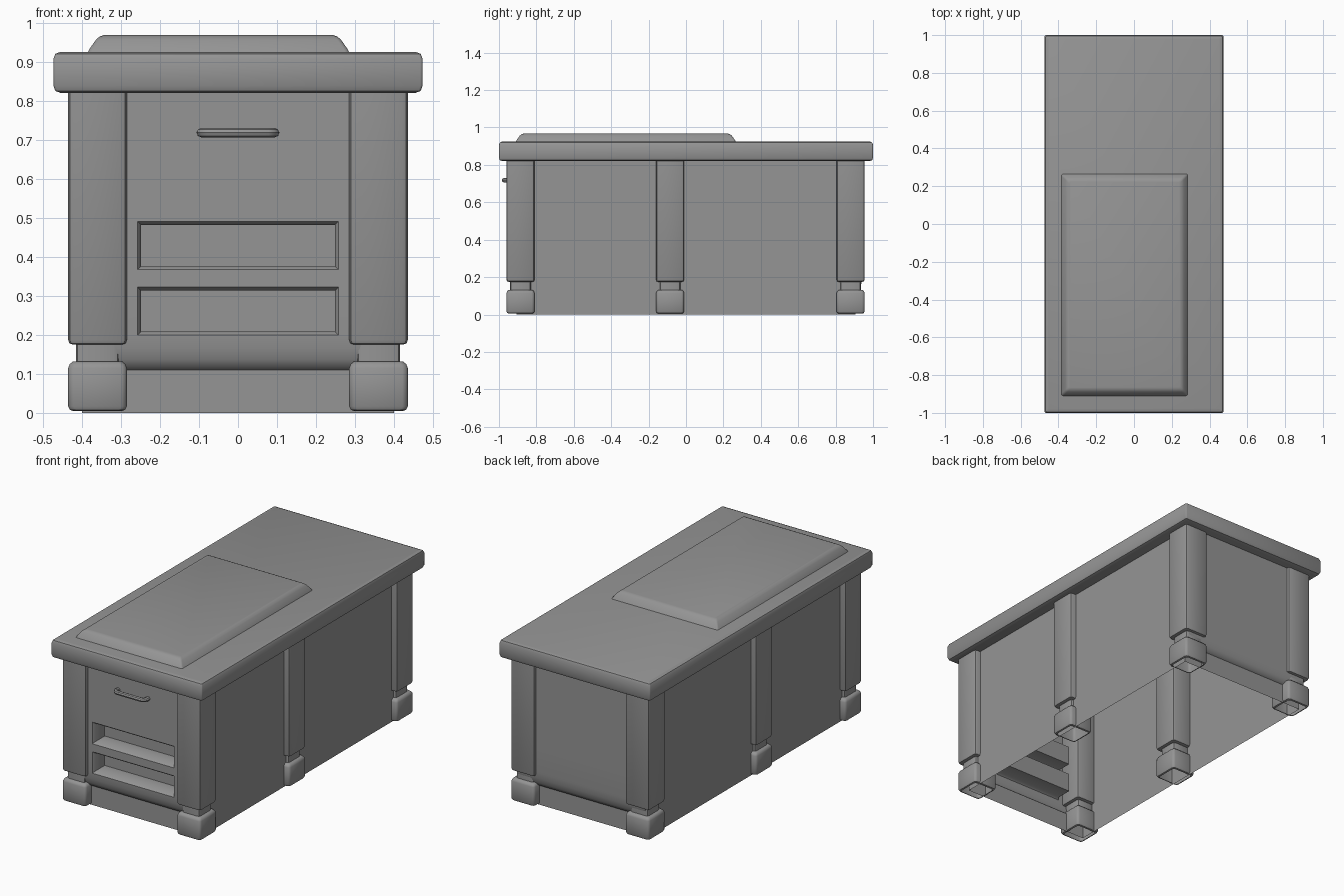
import bpy, bmesh
from math import sin, cos, pi, radians

if "Cube" in bpy.data.objects:
    bpy.data.objects.remove(bpy.data.objects["Cube"])

stone = bpy.data.materials.new("plain grey")
stone.use_nodes = True
GREY = (0.3, 0.3, 0.3, 1)
stone.diffuse_color = GREY
stone.node_tree.nodes["Principled BSDF"].inputs["Base Color"].default_value = GREY


def smooth(ob, angle=40):
    bpy.ops.object.select_all(action='DESELECT')
    ob.select_set(True)
    bpy.context.view_layer.objects.active = ob
    bpy.ops.object.shade_smooth_by_angle(angle=radians(angle))


def finish(name, bm):
    bmesh.ops.remove_doubles(bm, verts=bm.verts, dist=0.0001)
    bmesh.ops.recalc_face_normals(bm, faces=bm.faces)
    me = bpy.data.meshes.new(name)
    bm.to_mesh(me)
    bm.free()
    me.materials.append(stone)
    ob = bpy.data.objects.new(name, me)
    bpy.context.collection.objects.link(ob)
    smooth(ob)
    return ob


def face(bm, pts):
    return bm.faces.new([bm.verts.new(p) for p in pts])


def loft(bm, rings):
    for a, b in zip(rings, rings[1:]):
        for i in range(len(a)):
            j = (i + 1) % len(a)
            face(bm, (a[i], a[j], b[j], b[i]))


def rounded_rect(cx, cy, hx, hy, r, z, seg=2):
    pts = []
    for k, (sx, sy) in enumerate(((1, 1), (-1, 1), (-1, -1), (1, -1))):
        for i in range(seg + 1):
            t = (k + i / seg) * pi / 2
            pts.append((cx + sx * (hx - r) + r * cos(t),
                        cy + sy * (hy - r) + r * sin(t), z))
    return pts


# Cabinet shell: stepped front and back profile, open underneath
HALF_W, NICHE_W, FRONT = 0.40, 0.257, 0.94
niches = [(0.2, 0.322), (0.367, 0.49)]
rows = [(0.905, 0)]
for i in range(5):
    t = (1 - i / 4) * pi / 2
    rows.append((0.905 + 0.035 * cos(t), 0.2 - 0.09 * sin(t)))
rows += [(FRONT, z) for z in (0.322, 0.367, 0.49, 0.83)]
cols = [-HALF_W, -NICHE_W, NICHE_W, HALF_W]
bm = bmesh.new()
for side in (-1, 1):
    for (y0, z0), (y1, z1) in zip(rows, rows[1:]):
        for c, (x0, x1) in enumerate(zip(cols, cols[1:])):
            is_niche = any(abs(z0 - a) < 0.001 for a, b in niches)
            if side < 0 and c == 1 and is_niche:
                continue
            face(bm, ((x0, side * y0, z0), (x1, side * y0, z0),
                      (x1, side * y1, z1), (x0, side * y1, z1)))
    outline = [(-y, z) for y, z in rows] + [(y, z) for y, z in reversed(rows)]
    face(bm, [(side * HALF_W, y, z) for y, z in outline])
for x0, x1 in zip(cols, cols[1:]):
    face(bm, ((x0, -FRONT, 0.83), (x1, -FRONT, 0.83),
              (x1, FRONT, 0.83), (x0, FRONT, 0.83)))

# Open shelf niches with chamfered rims
for lo, hi in niches:
    rings = []
    for inset, y in ((0, -FRONT), (0.008, -FRONT + 0.01), (0.008, -FRONT + 0.1)):
        w = NICHE_W - inset
        rings.append([(-w, y, lo + inset), (w, y, lo + inset),
                      (w, y, hi - inset), (-w, y, hi - inset)])
    loft(bm, rings)
    face(bm, rings[-1])
finish("cabinet_shell", bm)

# Posts with square foot, neck and shaft, hollow from below
post_profile = [(0.063, 0.005), (0.071, 0.008), (0.075, 0.017), (0.075, 0.115),
                (0.071, 0.125), (0.063, 0.132), (0.055, 0.132), (0.055, 0.175),
                (0.063, 0.175), (0.072, 0.178), (0.075, 0.187), (0.075, 0.83)]
for y, place in ((-0.885, "front"), (-0.085, "middle"), (0.88, "back")):
    for s, hand in ((1, "left"), (-1, "right")):
        bm = bmesh.new()
        loft(bm, [rounded_rect(s * 0.36, y, h, h, 0.014, z) for h, z in post_profile])
        finish(f"{place}_{hand}_post", bm)

# Countertop
bm = bmesh.new()
top_profile = [(0.018, 0.82), (0.005, 0.825), (0, 0.838),
               (0, 0.907), (0.005, 0.92), (0.018, 0.925)]
rings = [rounded_rect(0, 0, 0.473 - i, 1 - i, 0.006, z) for i, z in top_profile]
loft(bm, rings)
face(bm, rings[0])
face(bm, rings[-1])
finish("countertop", bm)

# Raised slab on the countertop
bm = bmesh.new()
rings = [rounded_rect(-0.05, -0.322, 0.337 - i, 0.59 - i, 0.01, z)
         for i, z in ((0, 0.92), (0.006, 0.932), (0.023, 0.956), (0.032, 0.964), (0.044, 0.968))]
loft(bm, rings)
face(bm, rings[-1])
finish("raised_slab", bm)

# Drawer handle
bar = bpy.data.curves.new("drawer_handle", 'CURVE')
bar.dimensions = '3D'
bar.bevel_depth = 0.012
bar.bevel_resolution = 2
bar.use_fill_caps = True
path = bar.splines.new('POLY')
half = [(0.094, -0.935), (0.094, -0.958), (0.088, -0.968), (0.076, -0.973)]
pts = [(-x, y) for x, y in half] + [(x, y) for x, y in reversed(half)]
path.points.add(len(pts) - 1)
for p, (x, y) in zip(path.points, pts):
    p.co = (x, y, 0.718, 1)
bar.materials.append(stone)
handle = bpy.data.objects.new("drawer_handle", bar)
bpy.context.collection.objects.link(handle)
bpy.ops.object.select_all(action='DESELECT')
handle.select_set(True)
bpy.context.view_layer.objects.active = handle
bpy.ops.object.convert(target='MESH')
smooth(bpy.context.view_layer.objects.active)
